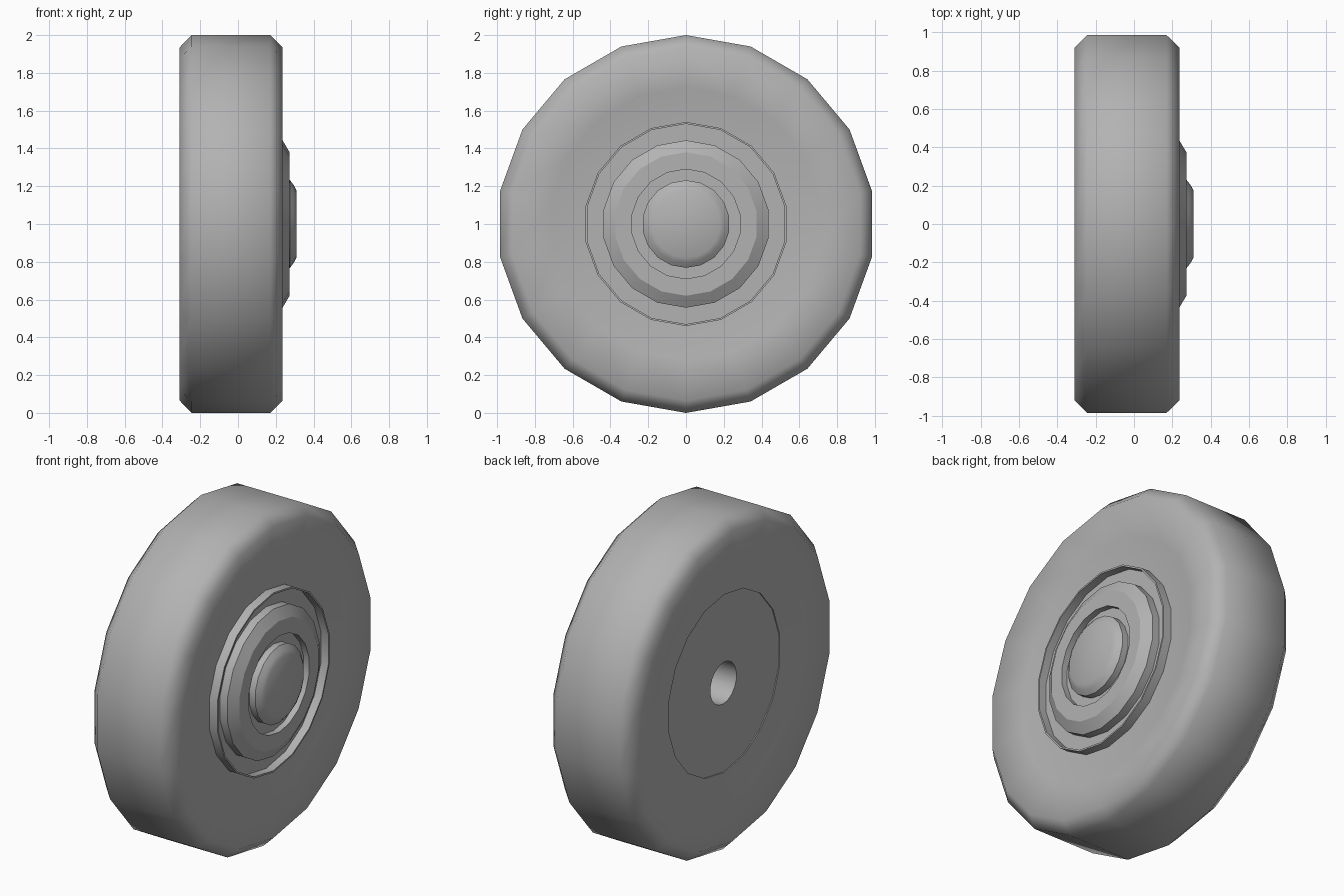
import bpy
import bmesh
from math import sin, cos, pi, radians

if "Cube" in bpy.data.objects:
    bpy.data.objects.remove(bpy.data.objects["Cube"])

SIDES = 18
AXLE_Z = 1.0

grey = bpy.data.materials.new("dark_grey")
grey.diffuse_color = (0.45, 0.45, 0.45, 1)
grey.use_nodes = True
grey.node_tree.nodes["Principled BSDF"].inputs["Base Color"].default_value = grey.diffuse_color


def lathe(name, profile, closed=False, sharp=30):
    """Spin (x, radius) points around the wheel's x axis."""
    bm = bmesh.new()
    rings = []
    for x, r in profile:
        if r == 0:
            rings.append([bm.verts.new((x, 0, AXLE_Z))] * SIDES)
        else:
            rings.append([bm.verts.new((x, r * sin(2 * pi * i / SIDES),
                                        AXLE_Z + r * cos(2 * pi * i / SIDES)))
                          for i in range(SIDES)])
    pairs = list(zip(rings, rings[1:]))
    if closed:
        pairs.append((rings[-1], rings[0]))
    for a, b in pairs:
        for i in range(SIDES):
            j = (i + 1) % SIDES
            corners = list(dict.fromkeys((a[i], a[j], b[j], b[i])))
            bm.faces.new(corners)
    bmesh.ops.recalc_face_normals(bm, faces=bm.faces[:])
    mesh = bpy.data.meshes.new(name)
    bm.to_mesh(mesh)
    bm.free()
    for p in mesh.polygons:
        p.use_smooth = True
    mesh.set_sharp_from_angle(angle=radians(sharp))
    mesh.materials.append(grey)
    obj = bpy.data.objects.new(name, mesh)
    bpy.context.collection.objects.link(obj)
    return obj


# Tyre: flat tread, chamfered shoulders, dished sidewalls
lathe("tyre", [(-0.245, 1.0), (0.17, 1.0), (0.236, 0.935), (0.197, 0.72),
               (0.182, 0.535), (-0.255, 0.535), (-0.27, 0.72),
               (-0.309, 0.935)], closed=True, sharp=60)

# Rim: raised lip, groove and closed back plate with an axle hole
lathe("rim", [(0.187, 0.0), (0.187, 0.53), (0.236, 0.53), (0.236, 0.54),
              (0.15, 0.54), (-0.20, 0.538), (-0.249, 0.538),
              (-0.249, 0.125), (0.05, 0.125), (0.05, 0.0)])

# Hub cap: bevelled disc with a sunken ring
lathe("hub_cap", [(0.187, 0.443), (0.236, 0.443), (0.273, 0.38), (0.273, 0.29),
                  (0.236, 0.29), (0.236, 0.22)])

# Centre cap: small bevelled button
lathe("centre_cap", [(0.236, 0.232), (0.275, 0.232), (0.296, 0.205),
                     (0.309, 0.18), (0.309, 0.0)], sharp=40)
